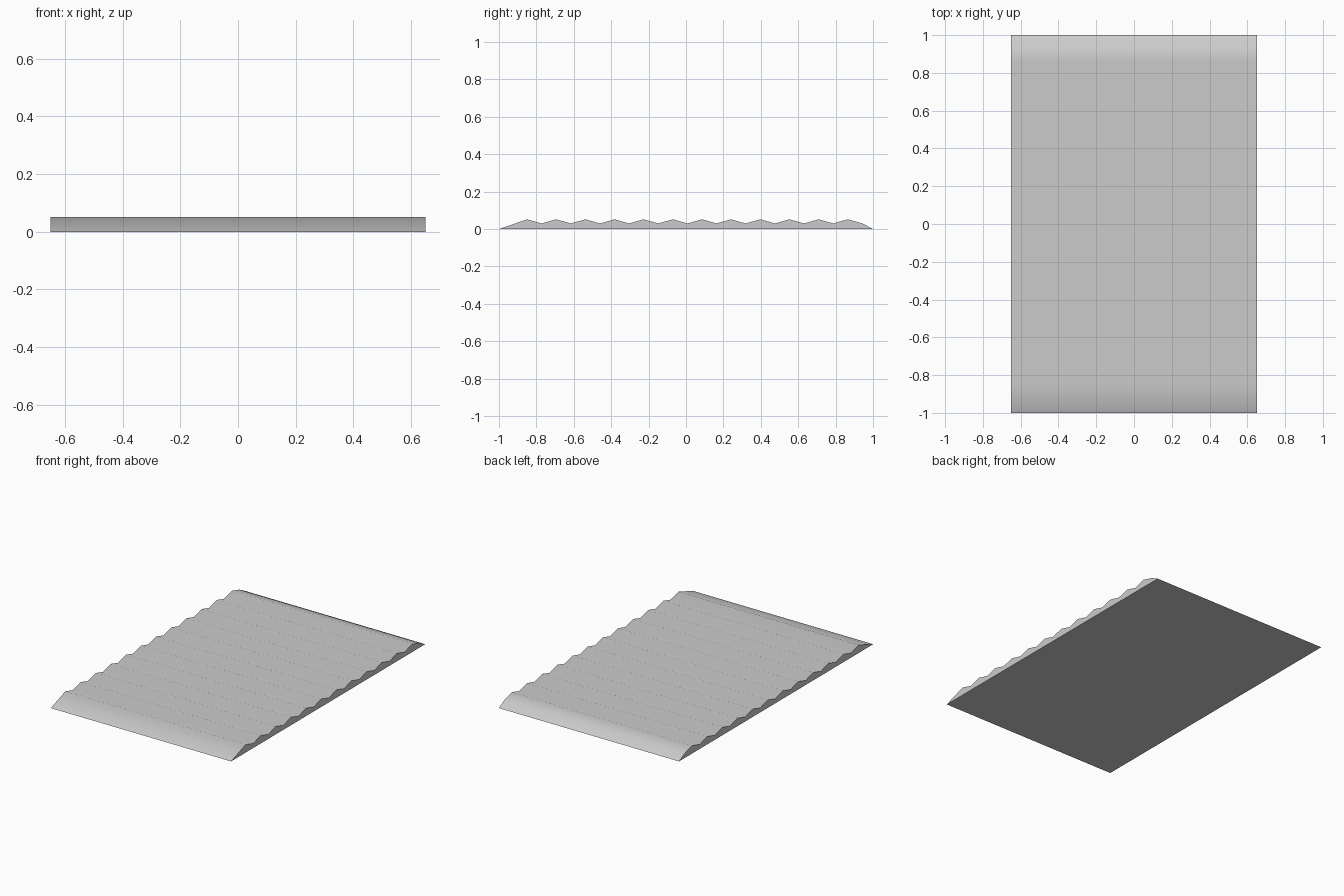
import bpy, bmesh, math

if "Cube" in bpy.data.objects:
    bpy.data.objects.remove(bpy.data.objects["Cube"])

HALF_WIDTH = 0.65
RIDGES = 12
FIRST_PEAK, LAST_PEAK = -0.85, 0.865
PEAK_Z, VALLEY_Z = 0.052, 0.03

# Side profile: flat base, sloped ends, zigzag of ridges
step = (LAST_PEAK - FIRST_PEAK) / (RIDGES - 1)
profile = [(-1.0, 0.0)]
for i in range(RIDGES):
    y = FIRST_PEAK + i * step
    profile += [(y, PEAK_Z), (y + step / 2, VALLEY_Z)]
profile.append((1.0, 0.0))

# Extrude the profile across the width
bm = bmesh.new()
side = bm.faces.new([bm.verts.new((-HALF_WIDTH, y, z)) for y, z in profile])
result = bmesh.ops.extrude_face_region(bm, geom=[side], use_keep_orig=True)
verts = [g for g in result["geom"] if isinstance(g, bmesh.types.BMVert)]
bmesh.ops.translate(bm, verts=verts, vec=(2 * HALF_WIDTH, 0, 0))
bmesh.ops.recalc_face_normals(bm, faces=bm.faces)

mesh = bpy.data.meshes.new("corrugated_panel")
bm.to_mesh(mesh)
bm.free()
panel = bpy.data.objects.new("corrugated_panel", mesh)
bpy.context.collection.objects.link(panel)

# Smooth over the shallow ridges, crisp outer edges
bpy.context.view_layer.objects.active = panel
panel.select_set(True)
bpy.ops.object.shade_smooth_by_angle(angle=math.radians(50))
